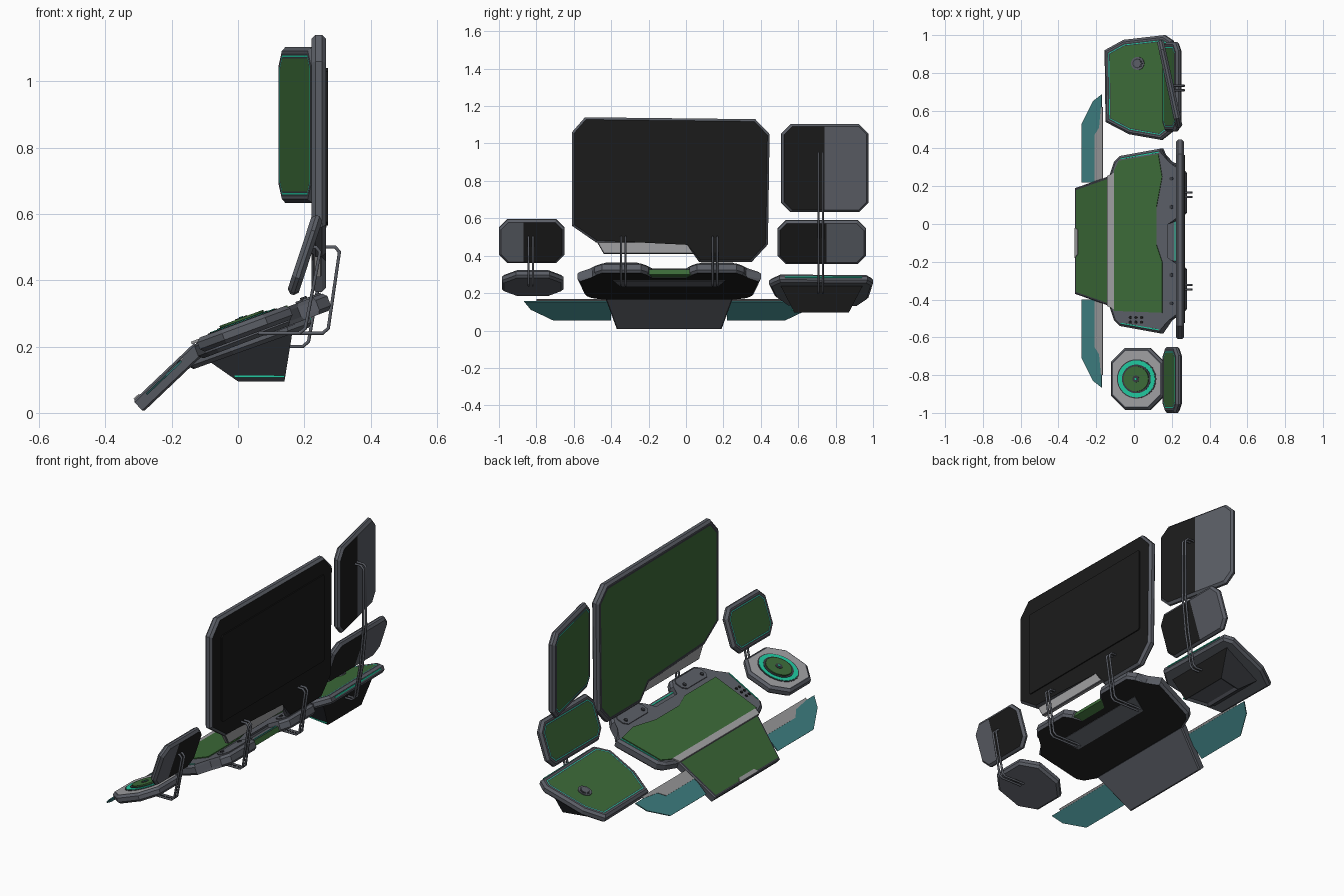
import bpy, bmesh, math
from mathutils import Vector, geometry

cube = bpy.data.objects.get("Cube")
if cube:
    bpy.data.objects.remove(cube, do_unlink=True)

# Palette
PALETTE = {
    "slate_grey": (0.105, 0.113, 0.134), "black": (0.011, 0.011, 0.011),
    "screen_green": (0.045, 0.145, 0.04), "emerald": (0.015, 0.58, 0.35),
    "light_grey": (0.35, 0.35, 0.36), "teal": (0.055, 0.24, 0.25),
    "dark_grey": (0.04, 0.044, 0.052),
}
NAMES = list(PALETTE)
MATS = []
for label, rgb in PALETTE.items():
    m = bpy.data.materials.new(label)
    m.use_nodes = True
    m.diffuse_color = (*rgb, 1)
    m.node_tree.nodes["Principled BSDF"].inputs["Base Color"].default_value = (*rgb, 1)
    MATS.append(m)

MID = -0.09            # symmetry line of the desk
UP, TOWARD = Vector((0, 0, 1)), Vector((-1, 0, 0))


def finish(name, bm):
    mesh = bpy.data.meshes.new(name)
    bm.to_mesh(mesh)
    bm.free()
    for m in MATS:
        mesh.materials.append(m)
    ob = bpy.data.objects.new(name, mesh)
    bpy.context.collection.objects.link(ob)


def slab(name, pts, plane, thick, hint, face="slate_grey", rings=(), body="slate_grey",
         back=None, split=None, bevel=0.012, lift=0.0):
    """Outline laid on a plane, thickened backwards, with inset rings on its face."""
    co = [Vector(plane(a, b)) for a, b in pts]
    n = geometry.normal(co)
    if n.dot(hint) < 0:
        co.reverse()
        n = -n
    bm = bmesh.new()
    top = [bm.verts.new(c + n * lift) for c in co]
    low = [bm.verts.new(c + n * (lift - thick)) for c in co]
    caps = [bm.faces.new(top), bm.faces.new(low[::-1])]
    for i in range(len(co)):
        j = (i + 1) % len(co)
        bm.faces.new((top[j], top[i], low[i], low[j]))
    for f in bm.faces:
        f.material_index = NAMES.index(body)
    if bevel:
        edges = [e for f in caps for e in f.edges]
        bmesh.ops.bevel(bm, geom=edges, offset=bevel, segments=1, profile=0.5, affect='EDGES')
    bm.normal_update()
    front = max(bm.faces, key=lambda f: f.normal.dot(n) * f.calc_area())
    rear = min(bm.faces, key=lambda f: f.normal.dot(n) * f.calc_area())
    for width, colour in rings:
        ring = bmesh.ops.inset_individual(bm, faces=[front], thickness=width, use_even_offset=True)
        for f in ring["faces"]:
            f.material_index = NAMES.index(colour)
    front.material_index = NAMES.index(face)
    if back:
        rear.material_index = NAMES.index(back)
    # Two-tone back: the half nearer the middle is black
    if split is not None:
        geom = [rear, *rear.edges, *rear.verts]
        bmesh.ops.bisect_plane(bm, geom=geom, plane_co=(0, split, 0), plane_no=(0, 1, 0))
        bm.normal_update()
        for f in bm.faces:
            if f.normal.dot(n) < -0.99:
                inner = abs(f.calc_center_median().y) < abs(split)
                f.material_index = NAMES.index("black" if inner else "slate_grey")
    finish(name, bm)


def plate(name, pts, plane, colour, thick=0.008, lift=0.004, hint=UP):
    slab(name, pts, plane, thick, hint, colour, body=colour, bevel=0, lift=lift)


def rect(a0, a1, b0, b1, c):
    return [(a0 + c, b0), (a1 - c, b0), (a1, b0 + c), (a1, b1 - c),
            (a1 - c, b1), (a0 + c, b1), (a0, b1 - c), (a0, b0 + c)]


def offset(pts, s):
    return [(x, MID + s * d) for x, d in pts]


def mirrored(half):
    return offset(half, 1) + offset(half[::-1], -1)


def disc(name, x, y, plane, radius, top, colour, sides=32):
    pts = [(x + radius * math.cos(k * math.tau / sides), y + radius * math.sin(k * math.tau / sides))
           for k in range(sides)]
    plate(name, pts, plane, colour, 0.009, top)


def pipe(name, path, y):
    """Thin bent tube in an x-z plane with cut corners."""
    p = [Vector((x, y, z)) for x, z in path]
    pts = [p[0]]
    for a, b, c in zip(p, p[1:], p[2:]):
        pts += [b + (a - b).normalized() * 0.015, b + (c - b).normalized() * 0.015]
    pts.append(p[-1])
    cu = bpy.data.curves.new(name, 'CURVE')
    cu.dimensions = '3D'
    cu.bevel_depth = 0.006
    cu.bevel_resolution = 1
    cu.use_fill_caps = True
    s = cu.splines.new('POLY')
    s.points.add(len(pts) - 1)
    for q, v in zip(s.points, pts):
        q.co = (*v, 1)
    cu.materials.append(MATS[0])
    ob = bpy.data.objects.new(name, cu)
    bpy.context.collection.objects.link(ob)
    bpy.ops.object.select_all(action='DESELECT')
    ob.select_set(True)
    bpy.context.view_layer.objects.active = ob
    bpy.ops.object.convert(target='MESH')


# Planes the parts lie on
def deck(x, y): return (x, y, 0.263 + 0.38 * x)
def flap(x, y): return (x, y, 0.036 + 0.95 * (x + 0.316))
def left_pad(x, y): return (x, y, 0.228 + 0.36 * x)
def left_pad_rear(y, z): return (0.2 + (0.97 - y) * 0.021 + (0.302 - z) * 0.36, y, z)
def dial_pad(x, y): return (x, y, 0.27 + 0.37 * x)
def upright(y, z): return (0.222, y, z)
def rear_plane(y, z): return (0.263, y, z)
def yawed(y, z): return (0.12 + (0.97 - y) * 0.22, y, z)
def leaning(y, z): return (0.147 + (z - 0.365) * 0.33, y, z)


BEZEL = [(0.007, "slate_grey"), (0.007, "dark_grey"), (0.004, "emerald"), (0.004, "dark_grey")]

# Main screen with its lower tab and back plate
main = [(-0.54, 1.14), (0.37, 1.13), (0.447, 1.05), (0.438, 0.46), (0.35, 0.365), (0.07, 0.365),
        (0.015, 0.47), (-0.48, 0.47), (-0.61, 0.56), (-0.61, 1.06)]
slab("main_screen", main, upright, 0.043, TOWARD, "screen_green",
     [(0.005, "slate_grey"), (0.01, "dark_grey")], back="black")
slab("main_screen_tab", [(-0.48, 0.48), (0.03, 0.48), (0.04, 0.41), (-0.44, 0.41)], upright,
     0.025, TOWARD, "light_grey", body="light_grey", bevel=0.004, lift=-0.005)
plate("main_screen_back_plate", rect(-0.525, 0.365, 0.565, 1.04, 0.01), rear_plane, "black",
      lift=0, hint=TOWARD)

# Side screens
slab("left_upper_screen", rect(0.505, 0.97, 0.633, 1.103, 0.05), yawed, 0.037, TOWARD,
     "screen_green", BEZEL, split=0.74)
slab("left_lower_screen", rect(0.49, 0.963, 0.362, 0.595, 0.045), leaning, 0.035, TOWARD,
     "screen_green", BEZEL, split=0.75)
slab("right_small_screen", rect(-1.0, -0.65, 0.367, 0.6, 0.045), leaning, 0.035, TOWARD,
     "screen_green", BEZEL, split=-0.87)

# Desk: upper deck with two rear lobes and a lower ledge between them
slab("desk_deck", mirrored([(-0.135, 0.345), (-0.11, 0.42), (-0.08, 0.45), (0.14, 0.49),
     (0.175, 0.41), (0.23, 0.40), (0.265, 0.36), (0.265, 0.15), (0.23, 0.11), (0.17, 0.10)]),
     deck, 0.055, UP, back="black")
slab("desk_rear_ledge", mirrored([(0.16, 0.125), (0.222, 0.125)]), deck, 0.028, UP,
     body="screen_green", bevel=0, lift=-0.022)
plate("ledge_emerald_line", mirrored([(0.207, 0.11), (0.213, 0.11)]), deck, "emerald", lift=-0.019)
plate("desk_underside_plate", mirrored([(0.06, 0.26), (0.15, 0.3)]), deck, "slate_grey", lift=-0.05)
plate("desk_display", [(-0.105, 0.28), (-0.08, 0.335), (0.13, 0.37), (0.15, 0.25), (0.12, 0.09),
      (0.12, -0.11), (0.15, -0.2), (0.15, -0.47), (-0.105, -0.46)], deck, "screen_green", lift=0.005)
plate("desk_seam_strip", mirrored([(-0.14, 0.345), (-0.105, 0.36)]), deck, "light_grey", lift=0.005)
for side, s in (("left", 1), ("right", -1)):
    line = [(-0.07, 0.433), (-0.07, 0.438), (0.13, 0.473), (0.13, 0.467)]
    plate(side + "_desk_emerald_line", offset(line, s), deck, "emerald", lift=0.003)
    plate(side + "_lobe_plate", offset(rect(0.175, 0.25, 0.15, 0.36, 0.02), s), deck, "slate_grey", lift=0.005)
    for d in (0.18, 0.33):
        disc(side + "_lobe_bolt", 0.2, MID + s * d, deck, 0.01, 0.011, "dark_grey", 8)
for i in range(6):
    disc("desk_button", -0.02 + 0.03 * (i % 3), -0.495 - 0.025 * (i // 3), deck, 0.008, 0.004, "black", 8)

# Desk: lower flap
slab("desk_flap", mirrored([(-0.316, 0.28), (-0.13, 0.345)]), flap, 0.045, UP, "screen_green",
     [(0.003, "slate_grey"), (0.004, "dark_grey")], bevel=0.006)
plate("flap_tab", [(-0.312, -0.02), (-0.297, -0.03), (-0.297, -0.16), (-0.312, -0.18)], flap, "light_grey")

# Thin teal wings with pale strips
for side, s in (("left", 1), ("right", -1)):
    wing = [(-0.285, 0.31), (-0.285, 0.62), (-0.225, 0.74), (-0.18, 0.775), (-0.18, 0.31)]
    strip = [(-0.215, 0.31), (-0.215, 0.56), (-0.19, 0.6), (-0.18, 0.71), (-0.172, 0.71), (-0.172, 0.31)]
    plate(side + "_wing", offset(wing, s), flap, "teal", 0.006, -0.01)
    plate(side + "_wing_strip", offset(strip, s), flap, "light_grey", 0.004, -0.007)

# Left pad with hopper body
pad = [(-0.16, 0.92), (-0.06, 0.975), (0.155, 1.0), (0.2, 0.97), (0.21, 0.5), (0.14, 0.445),
       (-0.03, 0.475), (-0.155, 0.54)]
slab("left_pad", pad, left_pad, 0.045, UP, "screen_green", BEZEL)
plate("left_pad_rear_line", [(0.53, 0.281), (0.94, 0.281), (0.94, 0.288), (0.53, 0.288)],
      left_pad_rear, "emerald", hint=-TOWARD)
disc("left_pad_knob", 0.02, 0.85, left_pad, 0.035, 0.005, "slate_grey", 16)
disc("left_pad_knob_ring", 0.02, 0.85, left_pad, 0.026, 0.007, "dark_grey", 16)
disc("left_pad_knob_cap", 0.02, 0.85, left_pad, 0.02, 0.009, "slate_grey", 16)

bm = bmesh.new()
rim = [bm.verts.new((x, y, 0.19 + 0.36 * x)) for x, y in
       [(-0.09, 0.55), (0.165, 0.5), (0.165, 0.95), (-0.09, 0.9)]]
foot = [bm.verts.new((x, y, 0.095)) for x, y in [(0, 0.6), (0.14, 0.58), (0.14, 0.87), (0, 0.84)]]
bm.faces.new(rim)
base = bm.faces.new(foot[::-1])
for i in range(4):
    bm.faces.new((rim[i], foot[i], foot[(i + 1) % 4], rim[(i + 1) % 4]))
bmesh.ops.recalc_face_normals(bm, faces=bm.faces)
for f in bm.faces:
    f.material_index = NAMES.index("black" if f.normal.x > 0.1 else "dark_grey")
base.material_index = NAMES.index("slate_grey")
bmesh.ops.inset_individual(bm, faces=[base], thickness=0.02, depth=-0.01)
finish("left_pad_hopper", bm)
plate("hopper_emerald_line", [(-0.01, 0.582), (0.14, 0.562), (0.14, 0.6), (-0.01, 0.62)],
      lambda x, y: (x, y, 0.113), "emerald", 0.006, 0)

# Right pad with round dial
slab("dial_pad", rect(-0.127, 0.153, -0.984, -0.656, 0.075), dial_pad, 0.045, UP, "light_grey",
     [(0.005, "slate_grey")])
for name, r, top, colour in (("dial_base", 0.104, 0.002, "dark_grey"), ("dial_glow", 0.098, 0.004, "emerald"),
                             ("dial_groove", 0.076, 0.006, "dark_grey"), ("dial_face", 0.066, 0.012, "screen_green"),
                             ("dial_ring", 0.018, 0.014, "dark_grey"), ("dial_hub", 0.006, 0.016, "emerald")):
    disc(name, 0.014, -0.82, dial_pad, r, top, colour)

# Paired support arms
MAIN_ARM = [(0.255, 0.5), (0.308, 0.5), (0.27, 0.24), (0.05, 0.24)]
LEFT_ARM = [(0.2, 0.95), (0.265, 0.95), (0.265, 0.6), (0.245, 0.4), (0.21, 0.2), (0.13, 0.2)]
RIGHT_ARM = [(0.21, 0.5), (0.25, 0.5), (0.2, 0.24), (0.06, 0.24)]
for name, path, y in (("main_arm_left", MAIN_ARM, 0.155), ("main_arm_right", MAIN_ARM, -0.335),
                      ("left_arm", LEFT_ARM, 0.72), ("right_arm", RIGHT_ARM, -0.83)):
    for gap in (-0.012, 0.012):
        pipe(name, path, y + gap)
